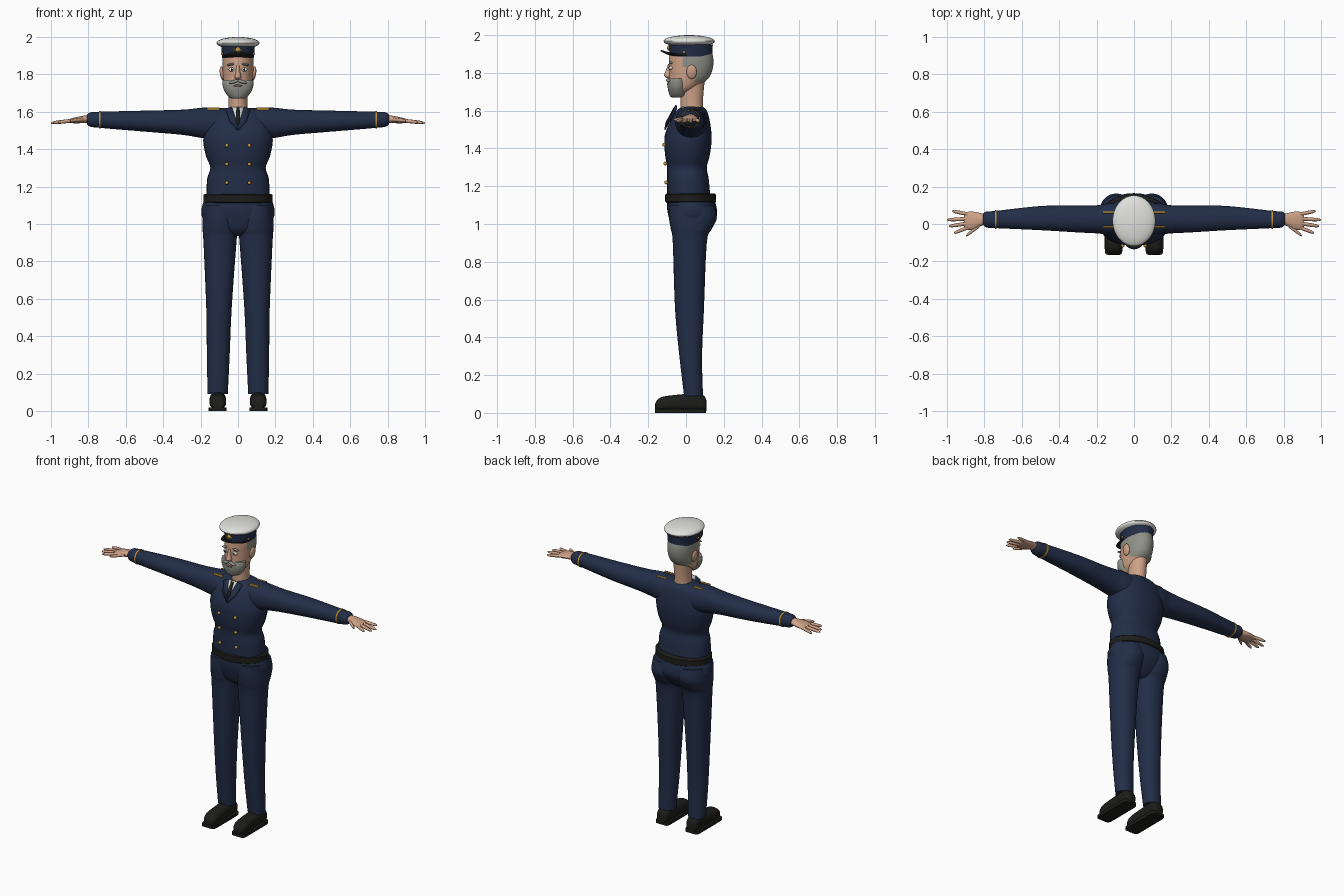
import bpy, bmesh
from math import cos, sin, pi, radians, copysign
from mathutils import Vector, Matrix

cube = bpy.data.objects.get("Cube")
if cube:
    bpy.data.objects.remove(cube, do_unlink=True)


def material(name, red, green, blue):
    mat = bpy.data.materials.new(name)
    mat.use_nodes = True
    color = (red, green, blue, 1)
    mat.diffuse_color = color
    mat.node_tree.nodes["Principled BSDF"].inputs["Base Color"].default_value = color
    return mat


NAVY = material("navy cloth", .016, .027, .064)
SKIN = material("skin", .62, .36, .24)
HAIR = material("grey hair", .28, .28, .25)
WHITE = material("white cloth", .75, .75, .72)
BLACK = material("black leather", .012, .012, .011)
GOLD = material("gold trim", .55, .3, .04)
LIPS = material("lips", .3, .12, .09)
made = []


def finish(name, bm, *materials):
    bmesh.ops.recalc_face_normals(bm, faces=bm.faces)
    mesh = bpy.data.meshes.new(name)
    bm.to_mesh(mesh)
    bm.free()
    for mat in materials:
        mesh.materials.append(mat)
    ob = bpy.data.objects.new(name, mesh)
    bpy.context.collection.objects.link(ob)
    made.append(ob)
    return ob


def thicken(ob, thickness):
    solid = ob.modifiers.new("thickness", "SOLIDIFY")
    solid.thickness = thickness
    solid.offset = 0


def smooth_rings(rings, steps):
    # Catmull-Rom curve through the rings
    rings = [Vector(ring) for ring in rings]
    padded = [rings[0], *rings, rings[-1]]
    for a, b, c, d in zip(padded, padded[1:], padded[2:], padded[3:]):
        for step in range(steps):
            t = step / steps
            cubic = 3 * (b - c) + d - a
            square = 2 * a - 5 * b + 4 * c - d
            yield b + t * (c - a + t * (square + t * cubic)) / 2
    yield rings[-1]


def loft(name, rings, *materials, axis="z", middle=lambda t: 0, side=1,
         steps=4, sides=32, power=2, rule=None):
    # ring: place on the axis, half size about the middle, then low and high bound in depth
    bm = bmesh.new()
    loops = []
    for t, half, low, high in smooth_rings(rings, steps):
        loop = []
        for k in range(sides):
            c, s = cos(2 * pi * k / sides), sin(2 * pi * k / sides)
            across = middle(t) + half * copysign(abs(c) ** (2 / power), c)
            depth = (low + high) / 2 + (high - low) / 2 * copysign(abs(s) ** (2 / power), s)
            x, y, z = {"z": (across, depth, t), "x": (t, depth, across), "y": (across, t, depth)}[axis]
            loop.append(bm.verts.new((side * x, y, z)))
        loops.append(loop)
    for lower, upper in zip(loops, loops[1:]):
        for k in range(sides):
            bm.faces.new((lower[k - 1], lower[k], upper[k], upper[k - 1]))
    bm.faces.new(loops[0])
    bm.faces.new(loops[-1])
    if rule:
        for face in bm.faces:
            face.material_index = rule(face.calc_center_median())
    return finish(name, bm, *materials)


def blob(name, place, size, mat, tilt=0):
    bm = bmesh.new()
    matrix = (Matrix.Translation(place) @ Matrix.Rotation(radians(tilt), 4, "Y")
              @ Matrix.Diagonal((*size, 1)))
    bmesh.ops.create_uvsphere(bm, u_segments=32, v_segments=16, radius=1, matrix=matrix)
    return finish(name, bm, mat)


def plate(name, points, mat, side=1):
    bm = bmesh.new()
    bm.faces.new([bm.verts.new((side * x, y, z)) for x, y, z in points])
    thicken(finish(name, bm, mat), .008)


# Jacket, trouser seat and belt
loft("jacket", [(1.13, .17, -.1, .13), (1.24, .165, -.1, .12), (1.3, .148, -.1, .11),
                (1.36, .17, -.11, .125), (1.43, .185, -.115, .135), (1.48, .183, -.11, .135),
                (1.55, .17, -.08, .125), (1.6, .13, -.05, .11), (1.62, .08, -.02, .09)],
     NAVY, power=2.3)
loft("trouser_seat", [(.935, .07, -.03, .08), (.97, .15, -.07, .12), (1.03, .19, -.09, .16),
                      (1.08, .195, -.1, .163), (1.13, .18, -.1, .15)], NAVY)
loft("belt", [(z, .185 - inset, inset - .11, .16 - inset)
              for z, inset in ((1.112, .008), (1.118, 0), (1.155, 0), (1.161, .008))],
     BLACK, steps=1, sides=48)


def hand_height(x):
    return 1.65 - .11 * x


def sleeve_height(x):
    return 1.535 + .03 * x


for side, tag in ((1, "left"), (-1, "right")):
    # Legs and shoes
    loft(tag + "_trouser_leg", [(.09, .054, -.01, .09), (.3, .061, -.035, .085),
                                (.55, .068, -.058, .095), (.9, .088, -.07, .11),
                                (.97, .094, -.08, .135), (1.03, .095, -.09, .163),
                                (1.1, .09, -.09, .15)],
         NAVY, middle=lambda z: .11 - .015 * z, side=side, power=2.2)
    loft(tag + "_shoe", [(-.163, .024, .01, .05), (-.145, .039, .01, .075), (-.1, .045, .01, .09),
                         (.05, .043, .01, .103), (.095, .038, .01, .09), (.108, .023, .01, .065)],
         BLACK, axis="y", middle=lambda y: .108, side=side, power=2.5)
    loft(tag + "_shoe_sole", [(z, .048, -.165, .106) for z in (0, .02)],
         BLACK, middle=lambda z: .109, side=side, steps=1, power=9)

    # Sleeves with cuff stripe and shoulder trim
    loft(tag + "_sleeve", [(.06, .08, -.055, .11), (.14, .084, -.056, .11), (.2, .08, -.05, .1),
                           (.3, .067, -.045, .1), (.5, .056, -.033, .096), (.74, .043, -.022, .07),
                           (.79, .038, -.018, .067), (.808, .025, -.004, .054)],
         NAVY, axis="x", middle=sleeve_height, side=side, power=2.2)
    loft(tag + "_cuff_stripe", [(x, .046, -.026, .074) for x in (.734, .744)],
         GOLD, axis="x", middle=sleeve_height, side=side, steps=1, power=2.2)
    for edge, y in (("front", -.016), ("back", .062)):
        loft(f"{tag}_shoulder_trim_{edge}", [(x, .009, y - .005, y + .005) for x in (.1, .165)],
             GOLD, axis="x", middle=lambda x: 1.613, side=side, steps=1, sides=16, power=5)

    # Hands
    loft(tag + "_palm", [(.79, .022, 0, .05), (.82, .02, -.012, .058), (.86, .017, -.03, .066),
                         (.895, .012, -.03, .064), (.908, .007, -.022, .056)],
         SKIN, axis="x", middle=hand_height, side=side, sides=20)
    fingers = {"index": (.89, -.02, .962, -.048), "middle": (.89, .003, .99, -.012),
               "ring": (.89, .028, 1, .022), "little": (.885, .052, .972, .069),
               "thumb": (.825, -.008, .898, -.063)}
    for finger, (root, root_y, tip, tip_y) in fingers.items():
        rings = []
        for t, radius in ((0, .01), (.5, .01), (.85, .008), (1, .003)):
            y = root_y + t * (tip_y - root_y)
            rings.append((root + t * (tip - root), radius, y - radius, y + radius))
        loft(f"{tag}_{finger}_finger", rings, SKIN, axis="x", middle=hand_height,
             side=side, sides=12)

    # Lapel and jacket buttons
    plate(tag + "_lapel", [(.034, -.052, 1.628), (.066, -.05, 1.612), (.046, -.094, 1.55),
                           (0, -.112, 1.5), (0, -.104, 1.53)], NAVY, side)
    for row in range(3):
        blob(f"{tag}_button_{row}", (side * .06, -.105 - .005 * row, 1.22 + row / 10),
             (.01, .01, .01), GOLD)

    # Face halves
    blob(tag + "_ear", (side * .085, .03, 1.805), (.012, .027, .038), SKIN, side * 8)
    blob(tag + "_eye", (side * .034, -.08, 1.826), (.016, .01, .011), WHITE)
    blob(tag + "_pupil", (side * .033, -.088, 1.826), (.006, .004, .007), BLACK)
    blob(tag + "_eyebrow", (side * .038, -.081, 1.853), (.023, .009, .006), HAIR, side * 10)
    blob(tag + "_moustache", (side * .022, -.094, 1.761), (.027, .011, .009), HAIR, side * 16)
    blob(tag + "_badge_wing", (side * .012, -.09, 1.928), (.012, .006, .005), GOLD, side * -25)
    blob(tag + "_cap_button", (side * .084, -.01, 1.91), (.006, .007, .007), GOLD)

# Shirt front and tie
plate("shirt_front", [(-.034, -.05, 1.625), (.034, -.05, 1.625), (0, -.103, 1.525)], WHITE)
plate("tie", [(-.009, -.058, 1.622), (.009, -.058, 1.622), (.011, -.1, 1.545),
              (0, -.108, 1.525), (-.011, -.1, 1.545)], BLACK)

# Neck, and head with cropped hair at the back and temples
loft("neck", [(1.57, .055, -.03, .09), (1.66, .05, -.03, .09), (1.77, .055, -.03, .1)], SKIN)


def is_hair(p):
    behind_ear = p.y > .045 and p.z > 1.755
    temple = p.y > -.015 and p.z > 1.835
    return int(behind_ear or temple)


loft("head", [(1.685, .04, -.08, 0), (1.715, .064, -.087, .05), (1.745, .073, -.09, .09),
              (1.775, .079, -.09, .122), (1.82, .083, -.09, .141), (1.87, .084, -.09, .145),
              (1.92, .08, -.085, .135)], SKIN, HAIR, sides=48, rule=is_hair)
loft("nose", [(1.773, .011, -.1, -.07), (1.785, .018, -.117, -.07), (1.81, .012, -.108, -.07),
              (1.848, .009, -.094, -.07)], SKIN, sides=16)
loft("beard", [(1.67, .03, -.075, -.025), (1.68, .05, -.086, 0), (1.715, .075, -.096, .006),
               (1.75, .083, -.097, .008), (1.77, .081, -.088, 0)], HAIR)
blob("mouth", (0, -.095, 1.74), (.024, .006, .006), LIPS)

# Peaked cap
loft("cap_band", [(1.888, .084, -.086, .138), (1.95, .09, -.092, .142)], NAVY, steps=1, sides=48)
blob("cap_crown", (0, .017, 1.968), (.115, .136, .032), WHITE)
blob("cap_badge", (0, -.092, 1.932), (.014, .008, .014), GOLD)
bm = bmesh.new()
rows = []
for k in range(21):
    angle = radians(190 + 8 * k)
    x, y = cos(angle), sin(angle)
    rows.append((bm.verts.new((.083 * x, .024 + .105 * y, 1.893)),
                 bm.verts.new((.087 * x, .024 + .158 * y, 1.893 + .025 * y * y))))
for (a, b), (d, c) in zip(rows, rows[1:]):
    bm.faces.new((a, b, c, d))
thicken(finish("cap_visor", bm, BLACK), .008)

# Smooth shading with crisp edges
bpy.ops.object.select_all(action="DESELECT")
for ob in made:
    ob.select_set(True)
bpy.context.view_layer.objects.active = made[0]
bpy.ops.object.shade_smooth_by_angle(angle=radians(40))
